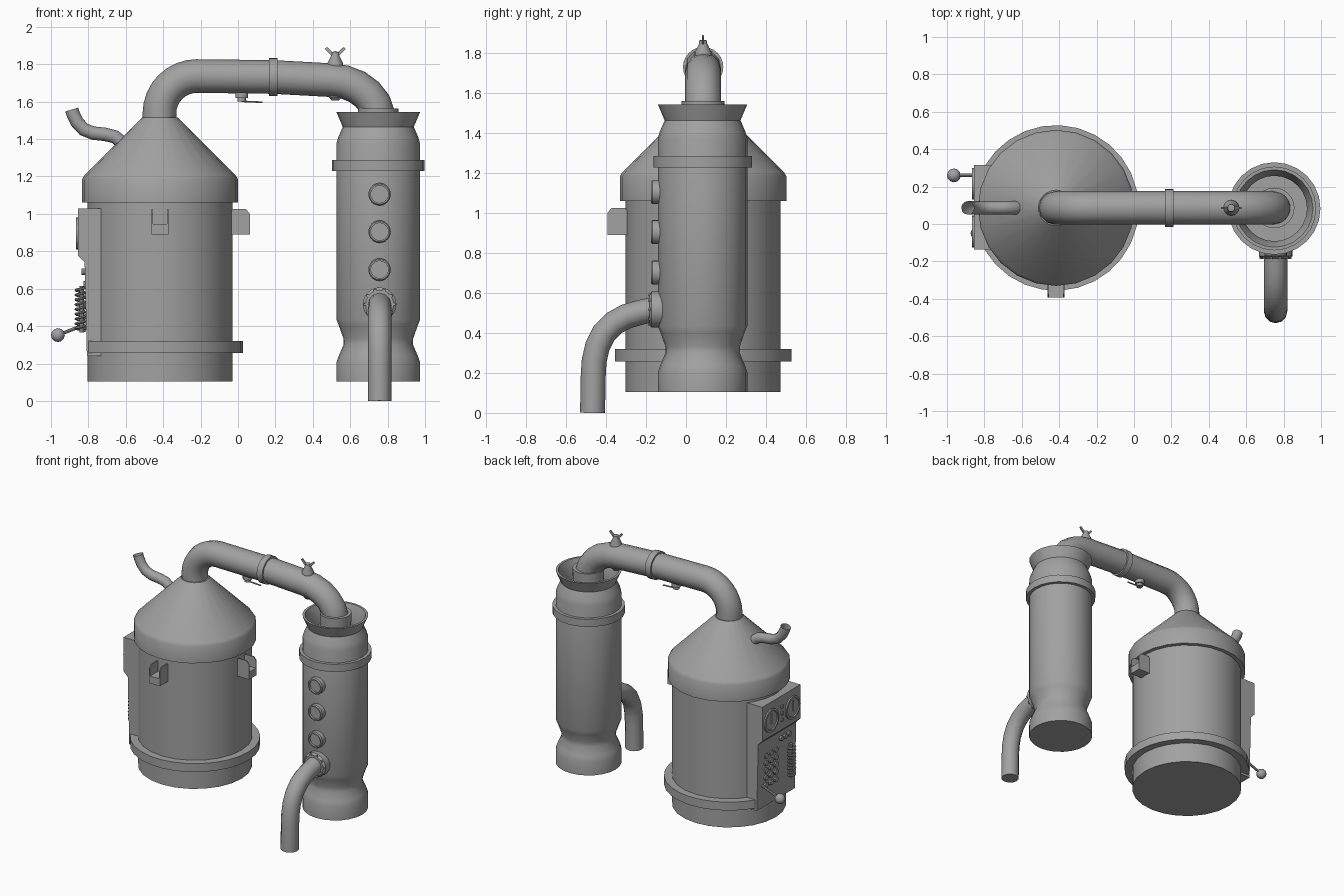
import bpy, bmesh
from math import sin, cos, pi, radians, atan2
from mathutils import Matrix, Vector

cube = bpy.data.objects.get("Cube")
if cube:
    bpy.data.objects.remove(cube)

metal = bpy.data.materials.new("grey metal")
metal.use_nodes = True
GREY = (0.36, 0.36, 0.36, 1)
metal.diffuse_color = GREY
metal.node_tree.nodes["Principled BSDF"].inputs["Base Color"].default_value = GREY

BX, CX, Y = -0.417, 0.75, 0.086          # boiler axis, column axis, shared depth
UP = Matrix()
FRONT = Matrix.Rotation(pi / 2, 4, 'X')   # local z -> -y
RIGHT = Matrix.Rotation(-pi / 2, 4, 'Y')  # local z -> -x
DOWN = Matrix.Rotation(pi, 4, 'X')


def smooth(ob):
    bpy.ops.object.select_all(action='DESELECT')
    ob.select_set(True)
    bpy.context.view_layer.objects.active = ob
    bpy.ops.object.shade_smooth_by_angle(angle=radians(35))


def finish(name, bm):
    bmesh.ops.remove_doubles(bm, verts=bm.verts, dist=1e-5)
    bmesh.ops.recalc_face_normals(bm, faces=bm.faces)
    me = bpy.data.meshes.new(name)
    bm.to_mesh(me)
    bm.free()
    ob = bpy.data.objects.new(name, me)
    bpy.context.collection.objects.link(ob)
    me.materials.append(metal)
    smooth(ob)
    return ob


def lathe(name, profile, at, turn=UP, sides=24, closed=False, gap=0.0):
    """Spin (radius, height) points; gap is a half angle left open around -x."""
    bm = bmesh.new()
    count = sides + 1 if gap else sides
    start, sweep = pi + gap, 2 * pi - 2 * gap
    rings = []
    for i in range(count):
        a = start + sweep * i / sides
        rings.append([bm.verts.new((r * cos(a), r * sin(a), z)) for r, z in profile])
    n = len(profile)
    for i in range(sides):
        p, q = rings[i], rings[(i + 1) % count]
        for j in range(n if closed else n - 1):
            k = (j + 1) % n
            quad = [p[j], q[j], q[k], p[k]]
            if profile[j][0] == 0:
                quad.pop(1)
            elif profile[k][0] == 0:
                quad.pop(2)
            bm.faces.new(quad)
    if gap:
        bm.faces.new(rings[0])
        bm.faces.new(rings[-1])
    bm.transform(Matrix.Translation(at) @ turn)
    return finish(name, bm)


def disc(name, r, h, at, turn=UP, sides=16):
    return lathe(name, [(0, 0), (r, 0), (r, h), (0, h)], at, turn, sides)


def prism(name, outline, axis, lo, hi, turn=UP):
    """Extrude an (x, z) outline along y, or a (y, z) outline along x."""
    bm = bmesh.new()
    place = (lambda u, v, w: (w, u, v)) if axis == 'x' else (lambda u, v, w: (u, w, v))
    a = [bm.verts.new(place(u, v, lo)) for u, v in outline]
    b = [bm.verts.new(place(u, v, hi)) for u, v in outline]
    bm.faces.new(a)
    bm.faces.new(b)
    for i in range(len(a)):
        j = (i + 1) % len(a)
        bm.faces.new((a[i], a[j], b[j], b[i]))
    bm.transform(turn)
    return finish(name, bm)


def tube(name, points, r, res=4, caps=True):
    cu = bpy.data.curves.new(name, 'CURVE')
    cu.dimensions = '3D'
    cu.bevel_depth, cu.bevel_resolution, cu.use_fill_caps = r, res, caps
    sp = cu.splines.new('POLY')
    sp.points.add(len(points) - 1)
    for p, co in zip(sp.points, points):
        p.co = (*co, 1)
    ob = bpy.data.objects.new(name, cu)
    bpy.context.collection.objects.link(ob)
    cu.materials.append(metal)
    bpy.ops.object.select_all(action='DESELECT')
    ob.select_set(True)
    bpy.context.view_layer.objects.active = ob
    bpy.ops.object.convert(target='MESH')
    smooth(bpy.context.view_layer.objects.active)


# Boiler with conical lid and clamp band
lathe("boiler", [(0, .105), (.388, .105), (.388, 1.06), (.417, 1.06), (.417, 1.185),
                 (.405, 1.205), (.095, 1.515), (0, 1.515)], (BX, Y, 0))
lathe("boiler_band", [(.38, .257), (.4425, .257), (.4425, .32), (.38, .32)], (BX, Y, 0),
      closed=True, gap=radians(30.5))

# Two lug brackets on the boiler, front and left
for label, angle in (("front", 0), ("left", pi / 2)):
    turn = Matrix.Translation((BX, Y, 0)) @ Matrix.Rotation(angle, 4, 'Z')
    side = [(-.37, .89), (-.48, .89), (-.48, 1.0), (-.46, 1.025), (-.39, 1.025), (-.37, 1.0)]
    for s in (-1, 1):
        prism(f"{label}_bracket_side", side, 'x', s * .045, s * .037, turn)
    prism(f"{label}_bracket_block", [(-.37, .89), (-.48, .89), (-.48, .945), (-.37, .945)],
          'x', -.04, .04, turn)

# Vapour pipe over the top
arc = [(-.22 - .2 * cos(a), Y, 1.537 + .2 * sin(a)) for a in [i * pi / 16 for i in range(9)]]
tube("vapour_pipe", [(-.42, Y, 1.47)] + arc + [(.19, Y, 1.732), (.5, Y, 1.715), (.57, Y, 1.705),
     (.635, Y, 1.68), (.69, Y, 1.64), (.73, Y, 1.59), (.747, Y, 1.54), (.75, Y, 1.42)], .09)
lathe("pipe_coupling", [(.08, -.023), (.101, -.023), (.101, .023), (.08, .023)],
      (.188, Y, 1.732), RIGHT, closed=True)

# Wing valve on the pipe and its outlet below
lathe("valve_cone", [(0, 0), (.042, 0), (.042, .015), (.02, .06), (.02, .075), (0, .08)],
      (.52, Y, 1.79), sides=12)
for s in (-1, 1):
    prism("valve_wing", [(.52, 1.85), (.52 + s * .045, 1.893), (.52 + s * .056, 1.883),
                         (.52 + s * .015, 1.84)], 'y', Y - .005, Y + .005)
lathe("valve_foot", [(0, 0), (.035, 0), (.035, .015), (.018, .035), (0, .035)],
      (.52, Y, 1.64), DOWN, 12)
disc("tap_flange", .034, .03, (.02, Y, 1.65), DOWN, 12)
disc("tap_stem", .023, .05, (.02, Y, 1.65), DOWN, 12)
tube("tap_handle", [(.02, Y, 1.602), (.13, Y, 1.597)], .005, 1)

# Bent spout on the lid
tube("lid_spout", [(-.58, Y, 1.33), (-.625, Y, 1.385), (-.66, Y, 1.413), (-.71, Y, 1.425),
                   (-.775, Y, 1.432), (-.825, Y, 1.452), (-.86, Y, 1.49), (-.882, Y, 1.535),
                   (-.889, Y, 1.558)], .036, caps=False)

# Condenser column with open flared mouth
lathe("column", [(0, .105), (.224, .105), (.224, .205), (.212, .24), (.186, .30), (.187, .335),
                 (.21, .40), (.224, .435), (.224, 1.375), (.214, 1.41), (.19, 1.465),
                 (.224, 1.545), (.207, 1.545), (.175, 1.465), (.175, 1.41), (0, 1.41)],
      (CX, Y - .003, 0))
lathe("column_band", [(.215, 1.23), (.247, 1.23), (.247, 1.287), (.215, 1.287)],
      (CX, Y - .003, 0), closed=True)
lathe("mouth_collar", [(.105, 1.41), (.108, 1.563), (.085, 1.563), (.085, 1.41)], (CX, Y, 0))

# Round sight windows
for z in (1.105, .905, .702):
    lathe("sight_window", [(.06, -.06), (.06, .025), (.054, .033), (.046, .033), (.046, .018),
                           (0, .018)], (.757, -.142, z), FRONT)

# Outlet pipe with bolted flange
lathe("outlet_flange", [(0, -.05), (.09, -.05), (.09, .03), (.075, .042), (0, .042)],
      (.757, -.142, .517), FRONT)
for i in range(10):
    a = i * pi / 5
    disc("flange_bolt", .009, .046, (.757 + .077 * cos(a), -.142, .517 + .077 * sin(a)), FRONT, 6)
tube("outlet_pipe", [(.757, y, z) for y, z in ((-.15, .52), (-.23, .503), (-.3, .483), (-.36, .45),
     (-.41, .40), (-.443, .335), (-.46, .26), (-.465, .18), (-.468, 0))], .0625)

# Control panel on the boiler's right side
prism("control_panel", [(-.7, .24), (-.808, .24), (-.82, .74), (-.855, .775), (-.855, 1.03),
                        (-.7, 1.03)], 'y', -.135, .315)
for y in (.215, -.04):
    lathe("dial", [(.085, 0), (.085, .01), (.07, .012), (.066, .005), (0, .005)],
          (-.855, y, .895), RIGHT)
    prism("dial_needle", [(y - .004, .87), (y + .004, .87), (y + .004, .945), (y - .004, .945)],
          'x', -.865, -.858)
for z in (.85, .9, .95):
    disc("small_lamp", .014, .01, (-.855, Y, z), RIGHT, 10)
for y in (.05, .005, -.04):
    disc("switch_knob", .018, .022, (-.815, y, .69), RIGHT, 10)
for row in range(5):
    for col in range(3):
        disc("keypad_button", .02, .014, (-.812, .1 + .06 * col, .4 + .055 * row), RIGHT, 10)

# Coil spring on the panel
turns, steps = 9, 12
tube("coil_spring", [(-.843 + .024 * cos(2 * pi * i / steps), -.05 + .024 * sin(2 * pi * i / steps),
                      .375 + .23 * i / (turns * steps)) for i in range(turns * steps + 1)], .007, 1)
disc("spring_rod", .012, .25, (-.835, -.05, .365), UP, 8)

# Ball lever
tube("lever_rod", [(-.79, .26, .42), (-.96, .26, .353)], .009, 2)
lathe("lever_ball", [(0, -.037)] + [(.037 * cos(a), .037 * sin(a)) for a in
      [radians(d) for d in range(-60, 61, 30)]] + [(0, .037)], (-.963, .26, .352), sides=12)
